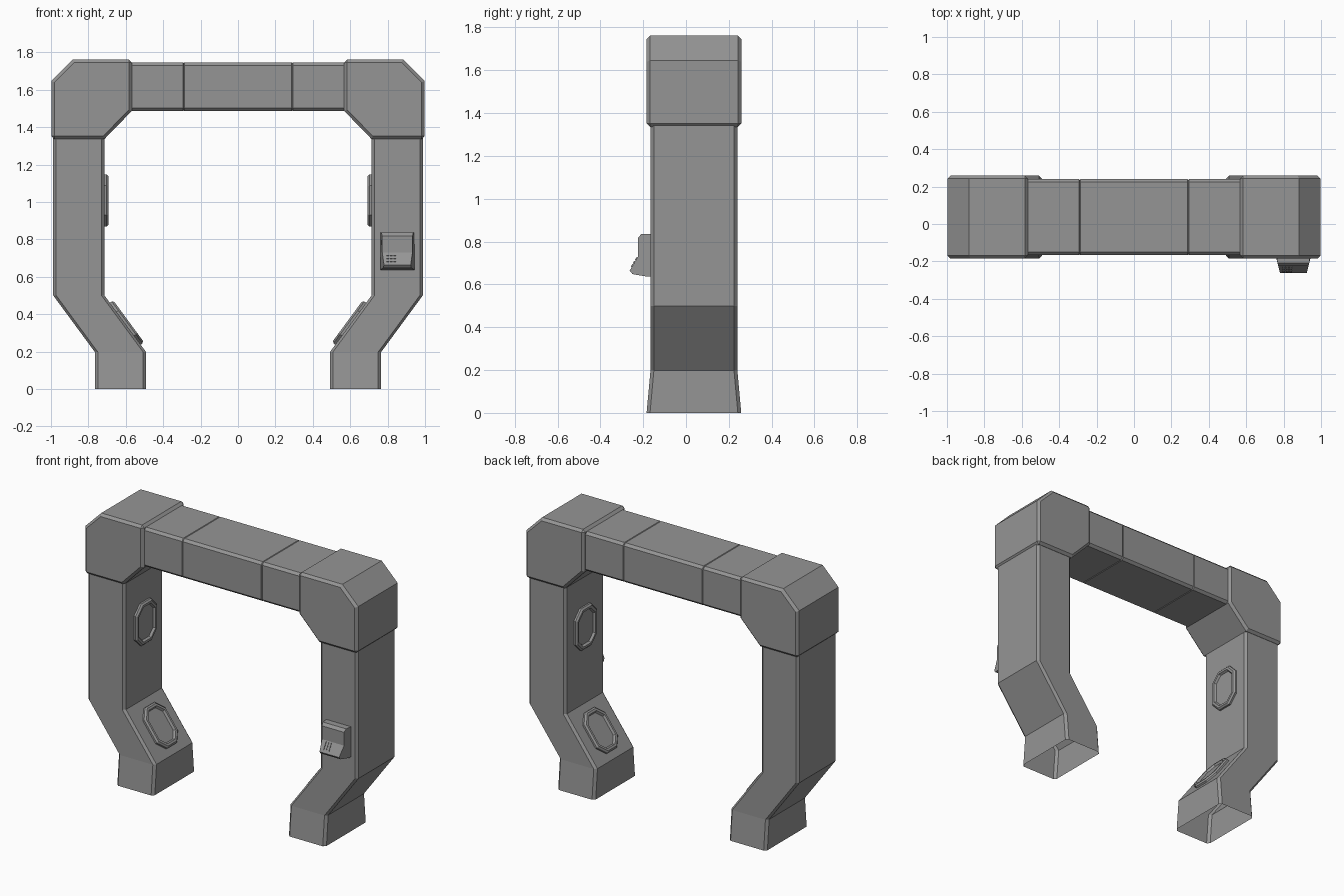
import bpy, bmesh
from mathutils import Vector

if "Cube" in bpy.data.objects:
    bpy.data.objects.remove(bpy.data.objects["Cube"])

GREY = (0.3, 0.3, 0.3, 1)
mat = bpy.data.materials.new("mid grey")
mat.use_nodes = True
mat.diffuse_color = GREY
mat.node_tree.nodes["Principled BSDF"].inputs["Base Color"].default_value = GREY

YC = 0.037  # middle of the arch depth


def finish(bm, name):
    bmesh.ops.recalc_face_normals(bm, faces=bm.faces)
    mesh = bpy.data.meshes.new(name)
    bm.to_mesh(mesh)
    bm.free()
    mesh.materials.append(mat)
    obj = bpy.data.objects.new(name, mesh)
    bpy.context.collection.objects.link(obj)
    return obj


def loft(bm, loops, first=True, last=True):
    """Skin a list of point loops, with optional end caps."""
    rings = [[bm.verts.new(p) for p in loop] for loop in loops]
    for a, b in zip(rings, rings[1:]):
        for i in range(len(a)):
            j = (i + 1) % len(a)
            bm.faces.new((a[i], a[j], b[j], b[i]))
    if first:
        bm.faces.new(rings[0])
    if last:
        bm.faces.new(rings[-1])


def octagon(hu, hv, c):
    """Rectangle of half sizes hu, hv with corners cut by c."""
    return [(hu - c, -hv), (hu, c - hv), (hu, hv - c), (hu - c, hv),
            (c - hu, hv), (-hu, hv - c), (-hu, c - hv), (c - hu, -hv)]


def leg(name, s):
    # centre x, height, half depth; open at the floor
    loops = []
    for cx, z, hd in [(0.628, 0, 0.221), (0.628, 0.197, 0.203),
                      (0.851, 0.5, 0.203), (0.851, 1.4, 0.203)]:
        loops.append([(s * (cx + u), YC + v, z) for u, v in octagon(0.137, hd, 0.016)])
    bm = bmesh.new()
    loft(bm, loops, first=False)
    finish(bm, name)


def corner(name, s):
    profile = [(0.568, 1.762), (0.882, 1.762), (0.998, 1.646),
               (0.998, 1.336), (0.714, 1.336), (0.568, 1.486)]
    bm = bmesh.new()
    loft(bm, [[(s * x, YC + d, z) for x, z in profile] for d in (-0.221, 0.221)])
    steps = (profile[0], profile[3])

    def is_cut(e):
        a, b = (v.co for v in e.verts)
        along_y = abs(a.y - b.y) > 0.1
        return not along_y or any(abs(abs(a.x) - x) + abs(a.z - z) < 0.001 for x, z in steps)

    bmesh.ops.bevel(bm, geom=[e for e in bm.edges if is_cut(e)], offset=0.016,
                    segments=1, affect='EDGES')
    finish(bm, name)


def beam(name, x0, x1):
    # the ends are drawn in slightly, so neighbours meet in a fine seam
    g = 0.004
    loops = []
    for x, k in [(x0, g), (x0 + g, 0), (x1 - g, 0), (x1, g)]:
        loops.append([(x, YC + u, 1.616 + v) for u, v in octagon(0.203 - k, 0.13 - k, 0.016)])
    bm = bmesh.new()
    loft(bm, loops)
    finish(bm, name)


def pad(name, s, centre, normal):
    """Raised octagonal rim with a sunken middle, on an inner leg face."""
    n = Vector((s * normal[0], 0, normal[1])).normalized()
    across = Vector((0, 1, 0))
    up = n.cross(across)
    c = Vector((s * centre[0], YC + 0.005, centre[1]))
    loops = []
    for inset, w in [(0, -0.005), (0, 0.012), (0.01, 0.022), (0.024, 0.022), (0.032, 0.008)]:
        loops.append([c + across * u + up * v + n * w
                      for u, v in octagon(0.11 - inset, 0.139 - inset, 0.06 - inset * 0.55)])
    bm = bmesh.new()
    loft(bm, loops)
    finish(bm, name)


# Arch halves
for side, s in (("left", 1), ("right", -1)):
    leg(side + "_leg", s)
    corner(side + "_corner", s)
    beam(side + "_beam", *sorted((s * 0.29, s * 0.6)))
    pad(side + "_upper_pad", s, (0.714, 1.008), (-1, 0))
    pad(side + "_lower_pad", s, (0.6025, 0.3485), (-0.303, 0.223))
beam("middle_beam", -0.29, 0.29)

# Control box on the front of the left leg, narrowing to the front
BX = 0.852
box_profile = [(-0.15, 0.637), (-0.185, 0.637), (-0.25, 0.648), (-0.263, 0.664),
               (-0.224, 0.73), (-0.224, 0.818), (-0.208, 0.836), (-0.15, 0.836)]
bm = bmesh.new()
loft(bm, [[(BX + s * (0.092 + 0.25 * min(0, y + 0.18)), y, z) for y, z in box_profile]
          for s in (-1, 1)])
finish(bm, "control_box")

# Keypad on the sloping face
low, high = Vector((0, -0.263, 0.664)), Vector((0, -0.224, 0.73))
up = (high - low).normalized()
out = Vector((1, 0, 0)).cross(up)
bm = bmesh.new()
for row in range(3):
    for col in range(3):
        c = low + up * (0.025 + 0.019 * row) + Vector((0.8 + 0.019 * col, 0, 0))
        square = [(-1, -1), (1, -1), (1, 1), (-1, 1)]
        loft(bm, [[c + Vector((0.007 * a, 0, 0)) + up * (0.007 * b) + out * w
                   for a, b in square] for w in (-0.003, 0.005)])
finish(bm, "keypad_buttons")
